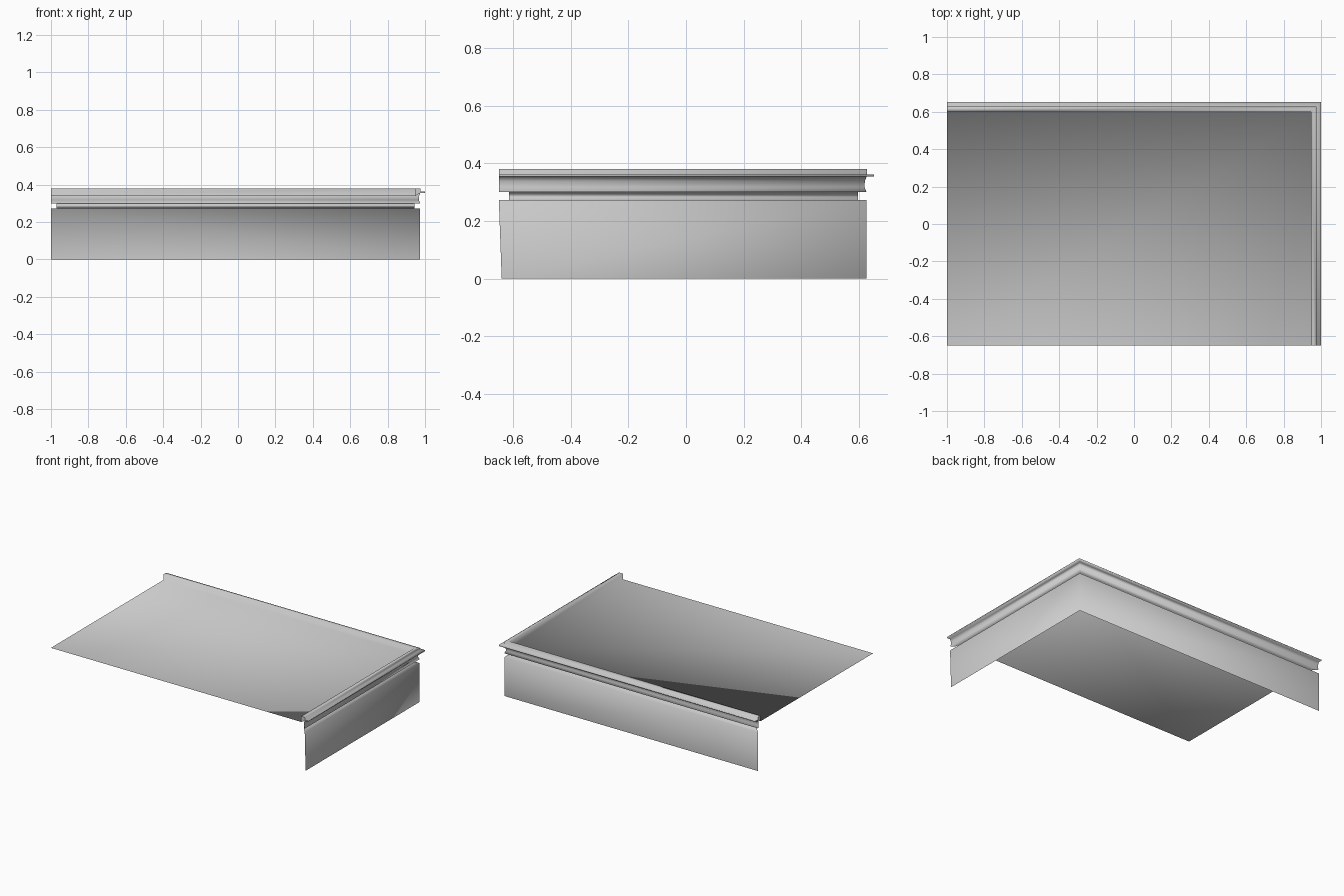
import bpy

if "Cube" in bpy.data.objects:
    bpy.data.objects.remove(bpy.data.objects["Cube"])

# Flat colour
grey = bpy.data.materials.new("light grey")
grey.diffuse_color = (0.6, 0.6, 0.6, 1.0)
grey.use_nodes = True
grey.node_tree.nodes["Principled BSDF"].inputs["Base Color"].default_value = grey.diffuse_color

# Inner edges of the roof deck and its open ends
EDGE_X, EDGE_Y, END_X, END_Y = 0.947, 0.60, -1.0, -0.65

# Profile from deck to wall foot: outward offset, height, inset at back end, inset at right end
PROFILE = [
    (0.000, 0.340, 0.0, 0.0),    # deck edge
    (0.000, 0.380, 0.0, 0.0),    # rim
    (0.028, 0.380, 0.0, 0.0),
    (0.028, 0.362, 0.0, 0.0),
    (0.052, 0.362, 0.0, 0.0),    # drip flange
    (0.052, 0.354, 0.0, 0.0),
    (0.027, 0.354, 0.0, 0.0),
    (0.021, 0.338, 0.0, 0.0),    # cove
    (0.020, 0.318, 0.0, 0.0),
    (0.027, 0.300, 0.0, 0.0),
    (-0.003, 0.300, 0.03, 0.035),  # recess
    (-0.003, 0.273, 0.03, 0.035),
    (0.027, 0.273, 0.0, 0.0),    # wall
    (0.027, 0.000, 0.0, 0.01),
]


def make_object(name, verts, faces, smooth):
    mesh = bpy.data.meshes.new(name)
    mesh.from_pydata(verts, [], faces)
    mesh.materials.append(grey)
    for poly in mesh.polygons:
        poly.use_smooth = smooth
    mesh.update()
    obj = bpy.data.objects.new(name, mesh)
    bpy.context.collection.objects.link(obj)
    return obj


# Roof deck, cornice and walls as one smooth sheet, mitred at the corner
verts, faces = [], []
for d, z, inset_back, inset_right in PROFILE:
    verts += [(END_X + inset_back, EDGE_Y + d, z),
              (EDGE_X + d, EDGE_Y + d, z),
              (EDGE_X + d, END_Y + inset_right, z)]
for i in range(len(PROFILE) - 1):
    for k in (0, 1):
        a = 3 * i + k
        faces.append((a, a + 1, a + 4, a + 3))
verts.append((END_X, END_Y, PROFILE[0][1]))
faces.append((len(verts) - 1, 2, 1, 0))
make_object("roof_deck_cornice_and_walls", verts, faces, True)

# Small flat caps closing the open ends of the rim and flange
cap_verts, cap_faces = [], []
for loop in ([0, 1, 2, 3, 6], [3, 4, 5, 6]):
    for end in ("back", "right"):
        start = len(cap_verts)
        for i in loop:
            d, z = PROFILE[i][:2]
            if end == "back":
                cap_verts.append((END_X, EDGE_Y + d, z))
            else:
                cap_verts.append((EDGE_X + d, END_Y, z))
        ids = list(range(start, len(cap_verts)))
        cap_faces.append(ids if end == "back" else ids[::-1])
make_object("rim_end_caps", cap_verts, cap_faces, False)
